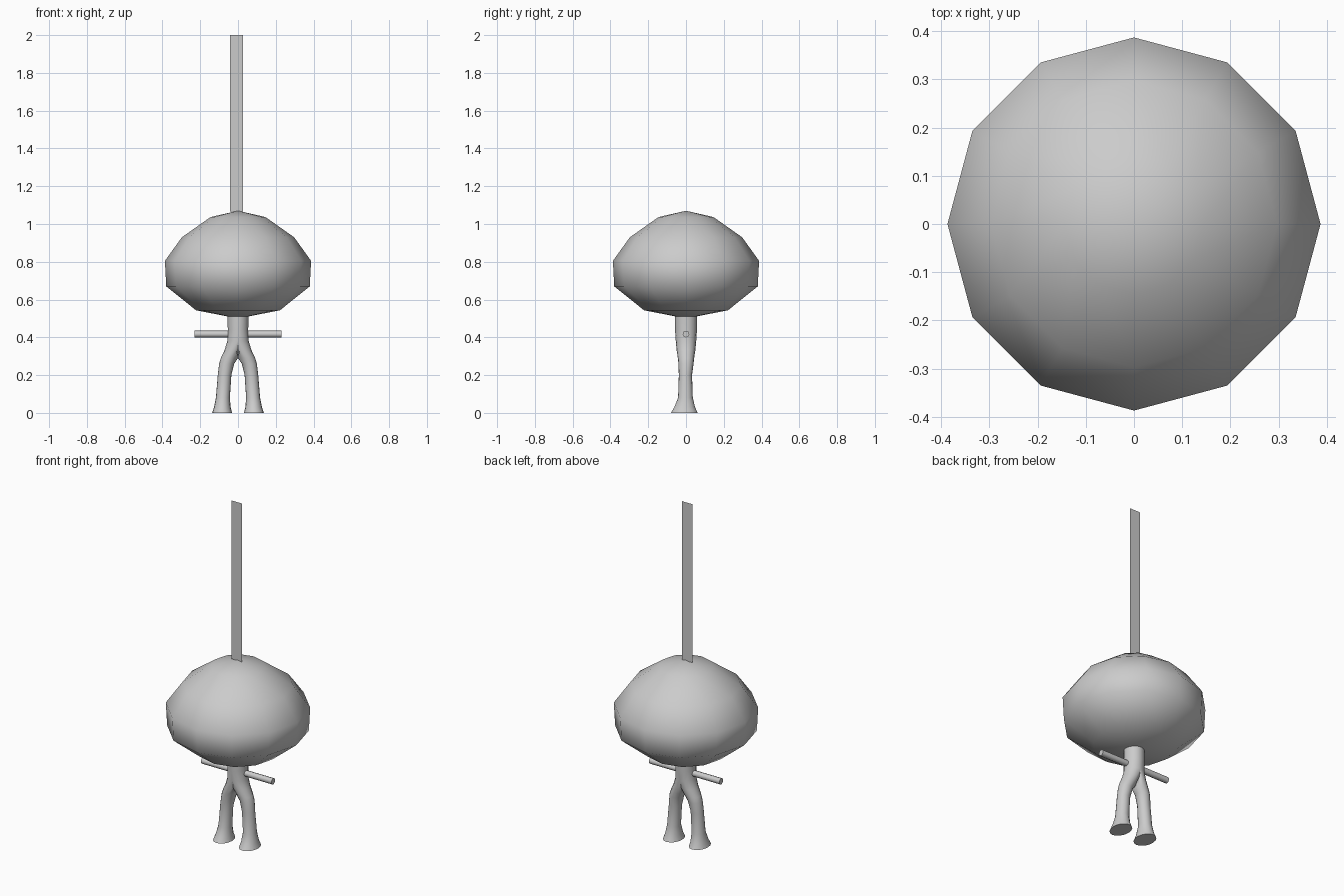
import bpy, bmesh, math

cube = bpy.data.objects.get("Cube")
if cube:
    bpy.data.objects.remove(cube, do_unlink=True)

grey = bpy.data.materials.new("light grey")
grey.use_nodes = True
colour = (0.6, 0.6, 0.6, 1)
grey.diffuse_color = colour
grey.node_tree.nodes["Principled BSDF"].inputs["Base Color"].default_value = colour


def finish(name, bm, angle=None, mirror=False):
    """Turn a bmesh into a shaded object, optionally mirrored in x."""
    bmesh.ops.recalc_face_normals(bm, faces=bm.faces)
    mesh = bpy.data.meshes.new(name)
    bm.to_mesh(mesh)
    bm.free()
    mesh.materials.append(grey)
    ob = bpy.data.objects.new(name, mesh)
    bpy.context.collection.objects.link(ob)
    bpy.ops.object.select_all(action='DESELECT')
    ob.select_set(True)
    bpy.context.view_layer.objects.active = ob
    if angle:
        bpy.ops.object.shade_smooth_by_angle(angle=math.radians(angle))
    if mirror:
        mod = ob.modifiers.new("mirror", 'MIRROR')
        mod.use_clip = True
        mod.merge_threshold = 0.0005
    return ob


def bridge(bm, a, b):
    n = len(a)
    for i in range(n):
        bm.faces.new((a[i], a[(i + 1) % n], b[(i + 1) % n], b[i]))


# Big rounded head: twelve-sided lathe closed at both poles
SIDES = 12
profile = [(0.145, 1.037), (0.297, 0.93), (0.387, 0.805), (0.38, 0.67), (0.222, 0.543)]
bm = bmesh.new()
rings = [[bm.verts.new((r * math.cos(math.tau * i / SIDES),
                        r * math.sin(math.tau * i / SIDES), z)) for i in range(SIDES)]
         for r, z in profile]
for a, b in zip(rings, rings[1:]):
    bridge(bm, a, b)
for ring, z in ((rings[0], 1.07), (rings[-1], 0.5)):
    pole = bm.verts.new((0, 0, z))
    for i in range(SIDES):
        bm.faces.new((ring[i], ring[(i + 1) % SIDES], pole))
finish("head", bm, angle=120)

# Torso and legs: one half lofted down into a flared foot, then mirrored
# Each section is z, centre x, radius x, centre y, radius y
sections = [
    (0.53, 0, 0.056, 0, 0.058), (0.44, 0, 0.054, 0, 0.058),
    (0.38, 0, 0.057, 0, 0.054), (0.335, 0.02, 0.05, 0, 0.05),
    (0.29, 0.045, 0.046, 0, 0.043), (0.26, 0.06, 0.04, 0, 0.04),
    (0.2, 0.071, 0.036, -0.003, 0.035), (0.08, 0.08, 0.037, -0.003, 0.039),
    (0.03, 0.083, 0.044, -0.007, 0.055), (0, 0.084, 0.053, -0.009, 0.071),
]
SIDES = 16
bm = bmesh.new()
rings = []
for z, cx, rx, cy, ry in sections:
    ring = []
    for i in range(SIDES):
        t = math.tau * i / SIDES
        ring.append(bm.verts.new((max(0, cx + rx * math.cos(t)), cy + ry * math.sin(t), z)))
    rings.append(ring)
for a, b in zip(rings, rings[1:]):
    bridge(bm, a, b)
bm.faces.new(rings[0])
bm.faces.new(rings[-1])
bmesh.ops.recalc_face_normals(bm, faces=bm.faces)
# Open the inside wall where the two halves join
inner = [f for f in bm.faces if all(v.co.x < 0.0005 for v in f.verts)]
bmesh.ops.delete(bm, geom=inner, context='FACES')
finish("body_and_legs", bm, angle=60, mirror=True)

# Straight arms
bm = bmesh.new()
bmesh.ops.create_cone(bm, cap_ends=True, segments=8, radius1=0.018, radius2=0.018, depth=0.2)
for v in bm.verts:
    x, y, z = v.co
    v.co = (z + 0.13, y, 0.417 + x)
finish("arms", bm, angle=50, mirror=True)

# Tall flat strip standing on the head
bm = bmesh.new()
bm.faces.new([bm.verts.new((x, 0, z)) for x, z in
              ((-0.042, 1.066), (0.027, 1.066), (0.027, 2), (-0.042, 2))])
finish("top_strip", bm)
